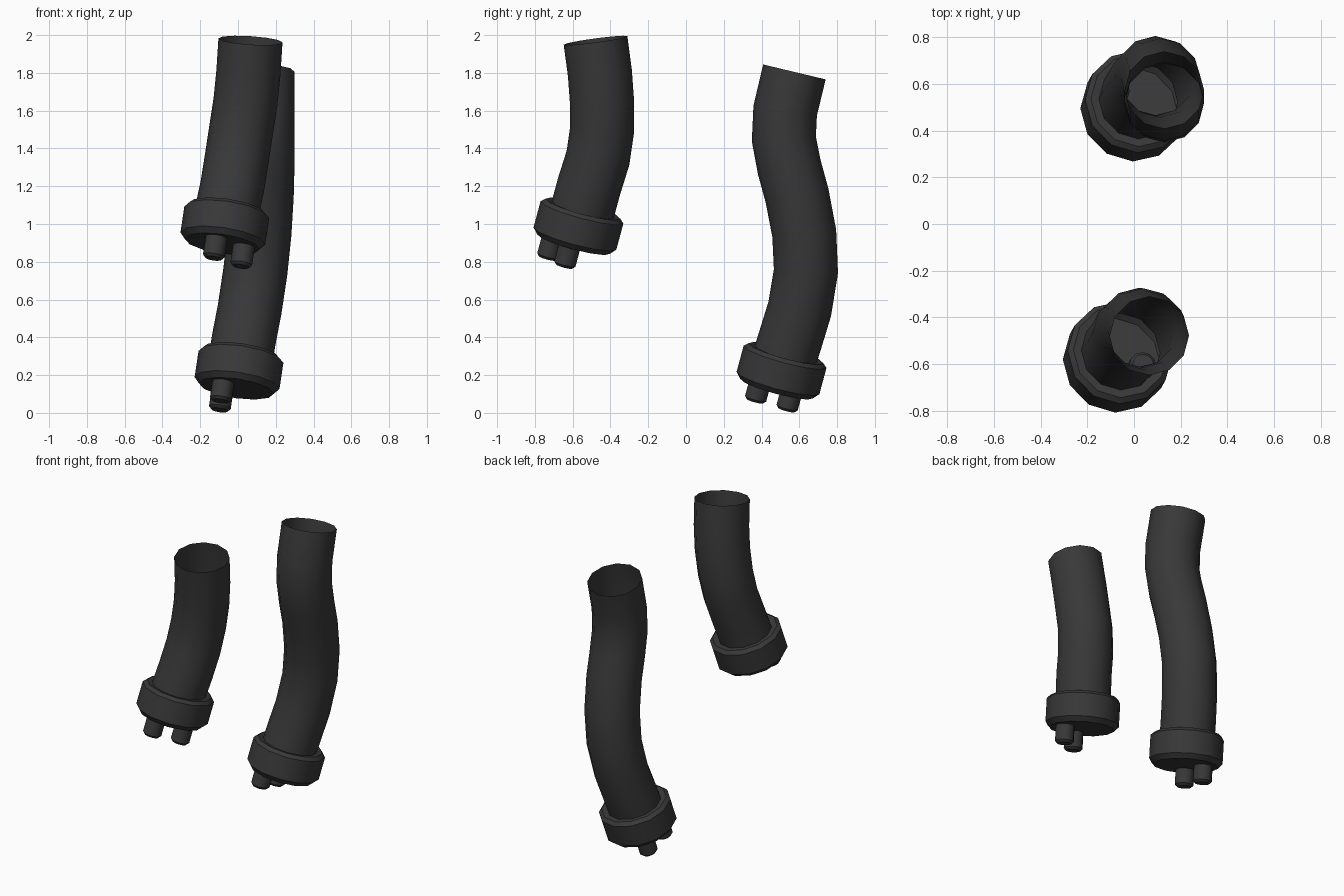
import bpy, bmesh, math
from mathutils import Vector

if "Cube" in bpy.data.objects:
    bpy.data.objects.remove(bpy.data.objects["Cube"])

SIDES = 12
AXIS = Vector((-0.15, -0.27, -1)).normalized()   # direction the sockets point

mat = bpy.data.materials.new("dark_rubber")
mat.diffuse_color = (0.04, 0.04, 0.042, 1)
mat.use_nodes = True
mat.node_tree.nodes["Principled BSDF"].inputs["Base Color"].default_value = mat.diffuse_color


def ring(bm, center, normal, radius, sides):
    n = normal.normalized()
    u = (Vector((1, 0, 0)) - n * n.x).normalized()
    v = n.cross(u)
    return [bm.verts.new(center + radius * (u * math.cos(a) + v * math.sin(a)))
            for a in (2 * math.pi * i / sides for i in range(sides))]


def loft(name, stations, sides, cap_start=False, cap_end=False):
    """Skin rings given as (center, normal, radius)."""
    bm = bmesh.new()
    rings = [ring(bm, c, n, r, sides) for c, n, r in stations]
    for a, b in zip(rings, rings[1:]):
        for i in range(sides):
            j = (i + 1) % sides
            bm.faces.new((a[i], a[j], b[j], b[i]))
    if cap_start:
        bm.faces.new(rings[0][::-1])
    if cap_end:
        bm.faces.new(rings[-1])
    me = bpy.data.meshes.new(name)
    bm.to_mesh(me)
    bm.free()
    me.materials.append(mat)
    ob = bpy.data.objects.new(name, me)
    bpy.context.collection.objects.link(ob)
    bpy.ops.object.select_all(action='DESELECT')
    ob.select_set(True)
    bpy.context.view_layer.objects.active = ob
    bpy.ops.object.shade_smooth_by_angle(angle=math.radians(40))
    return ob


def hose(prefix, collar, path, pins):
    collar = Vector(collar)
    up = -AXIS
    # open bent tube rising out of the collar
    pts = [collar + up * 0.09] + [Vector(p) for p in path]
    stations = []
    for i, p in enumerate(pts):
        t = pts[min(i + 1, len(pts) - 1)] - pts[max(i - 1, 0)]
        stations.append((p, up if i == 0 else t, 0.17))
    loft(prefix + "_tube", stations, SIDES)
    # hollow collar with chamfered rims and a closed floor
    profile = [(-0.10, 0.200), (-0.07, 0.227), (0.075, 0.227),
               (0.095, 0.205), (0.09, 0.170)]
    loft(prefix + "_collar", [(collar + up * h, up, r) for h, r in profile],
         SIDES, cap_start=True)
    # connector pins poking through the floor
    pin_profile = [(0, 0.045), (0.014, 0.058), (0.156, 0.058), (0.17, 0.045)]
    for k, p in enumerate(pins):
        loft(f"{prefix}_pin_{k + 1}",
             [(Vector(p) + up * h, up, r) for h, r in pin_profile],
             SIDES, True, True)


# short hose at the front
hose("short_hose", (-0.07, -0.57, 0.99),
     [(-0.03, -0.513, 1.2), (-0.006, -0.466, 1.35), (0.017, -0.444, 1.5),
      (0.040, -0.445, 1.65), (0.055, -0.456, 1.8), (0.066, -0.479, 1.972)],
     [(-0.13, -0.735, 0.818), (0.015, -0.645, 0.775)])

# long hose at the back
hose("long_hose", (0.005, 0.505, 0.225),
     [(0.033, 0.556, 0.4), (0.062, 0.602, 0.55), (0.092, 0.635, 0.75),
      (0.113, 0.626, 0.95), (0.125, 0.588, 1.15), (0.129, 0.547, 1.3),
      (0.130, 0.518, 1.45), (0.130, 0.525, 1.6), (0.130, 0.574, 1.805)],
     [(-0.093, 0.365, 0.062), (-0.098, 0.532, 0.015)])
